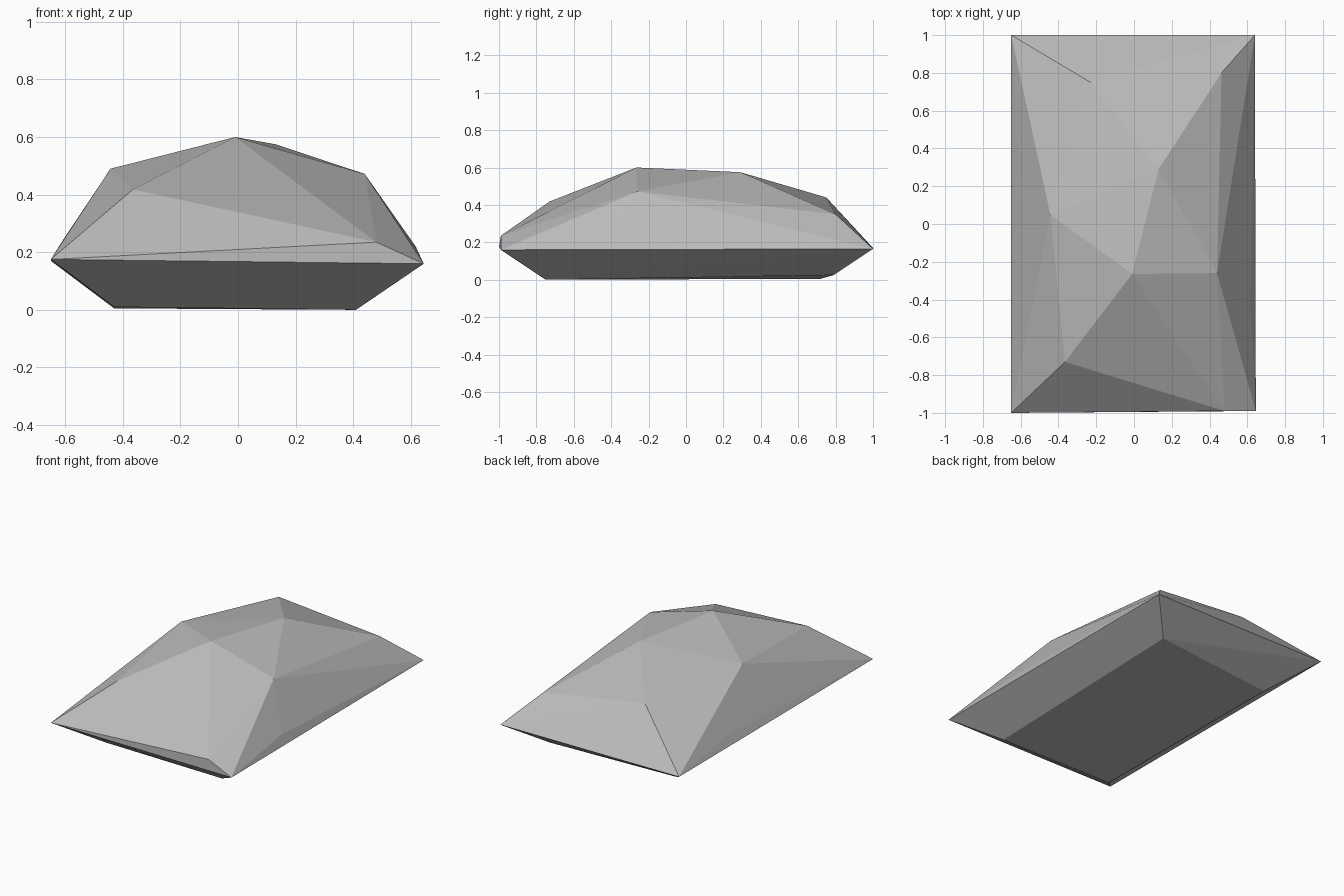
import bpy
import bmesh

# Remove the default object only
default_cube = bpy.data.objects.get("Cube")
if default_cube:
    bpy.data.objects.remove(default_cube, do_unlink=True)


def make_material(name, colour):
    material = bpy.data.materials.new(name)
    material.use_nodes = True
    material.diffuse_color = colour
    material.node_tree.nodes["Principled BSDF"].inputs["Base Color"].default_value = colour
    return material


def make_faceted_stone(name, corner_groups, material):
    """Wrap a tight faceted skin around groups of corner points."""
    bm = bmesh.new()
    for group in corner_groups:
        for corner in group:
            bm.verts.new(corner)
    hull = bmesh.ops.convex_hull(bm, input=bm.verts[:])
    unused = [v for v in hull["geom_interior"] if isinstance(v, bmesh.types.BMVert)]
    bmesh.ops.delete(bm, geom=unused, context='VERTS')
    bmesh.ops.recalc_face_normals(bm, faces=bm.faces[:])
    for face in bm.faces:
        face.smooth = False
    mesh = bpy.data.meshes.new(name)
    bm.to_mesh(mesh)
    bm.free()
    mesh.materials.append(material)
    stone = bpy.data.objects.new(name, mesh)
    bpy.context.scene.collection.objects.link(stone)
    return stone


# Flat underside of the rock
underside = [(-0.43, -0.75, 0.01), (0.41, -0.75, 0),
             (0.43, 0.79, 0.025), (-0.43, 0.72, 0.005)]

# Wide rim where the rock is broadest
rim = [(-0.65, -1, 0.175), (0.645, -0.99, 0.16),
       (0.64, 1, 0.165), (-0.65, 1, 0.17)]

# Low bulges just above the rim
shoulders = [(0.48, -0.99, 0.235), (0.617, -0.43, 0.22),
             (-0.617, 0.42, 0.228)]

# Chiselled upper slopes
slopes = [(-0.365, -0.73, 0.418), (0.44, -0.26, 0.472),
          (-0.443, 0.05, 0.49), (0.463, 0.8, 0.35),
          (-0.23, 0.75, 0.44)]

# Ridge along the top
ridge = [(-0.01, -0.265, 0.6), (0.13, 0.29, 0.575)]

stone_grey = make_material("stone grey", (0.5, 0.5, 0.5, 1))
make_faceted_stone("rock", [underside, rim, shoulders, slopes, ridge], stone_grey)
